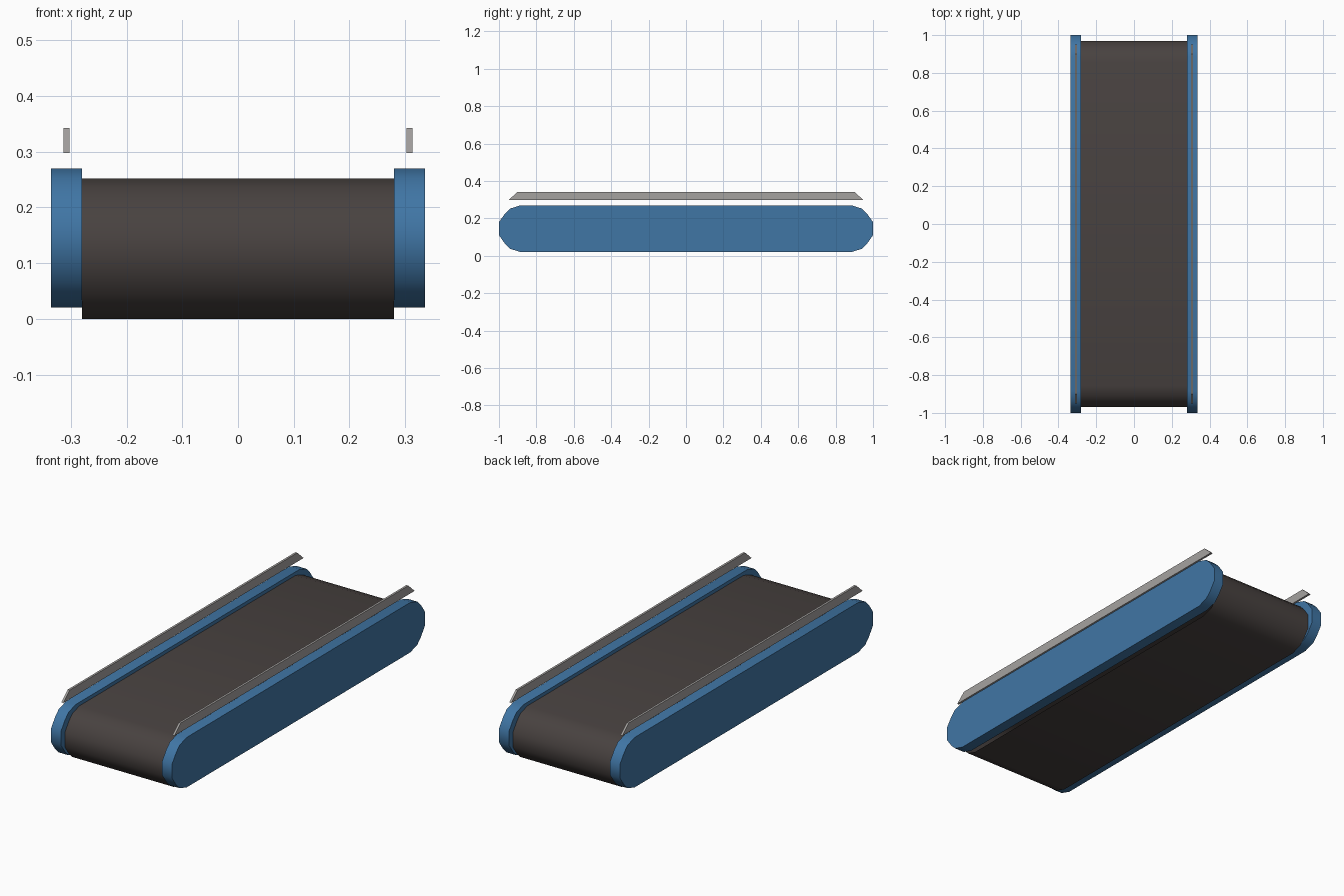
import bpy, bmesh, math

if "Cube" in bpy.data.objects:
    bpy.data.objects.remove(bpy.data.objects["Cube"])


def material(name, color):
    m = bpy.data.materials.new(name)
    m.diffuse_color = (*color, 1)
    m.use_nodes = True
    m.node_tree.nodes["Principled BSDF"].inputs["Base Color"].default_value = m.diffuse_color
    return m


BLUE = material("frame blue", (0.051, 0.18, 0.376))
DARK = material("belt charcoal", (0.065, 0.054, 0.051))
GREY = material("rail grey", (0.376, 0.361, 0.352))


def extrude_x(name, profile, x0, x1, mat, caps=True, smooth=True):
    """Sweep a closed (y, z) profile from x0 to x1."""
    bm = bmesh.new()
    a = [bm.verts.new((x0, y, z)) for y, z in profile]
    b = [bm.verts.new((x1, y, z)) for y, z in profile]
    n = len(profile)
    for i in range(n):
        j = (i + 1) % n
        bm.faces.new((a[i], b[i], b[j], a[j]))
    if caps:
        bm.faces.new(a)
        bm.faces.new(b[::-1])
        bmesh.ops.recalc_face_normals(bm, faces=bm.faces)
    me = bpy.data.meshes.new(name)
    bm.to_mesh(me)
    bm.free()
    ob = bpy.data.objects.new(name, me)
    bpy.context.collection.objects.link(ob)
    me.materials.append(mat)
    if smooth:
        bpy.ops.object.select_all(action='DESELECT')
        ob.select_set(True)
        bpy.context.view_layer.objects.active = ob
        bpy.ops.object.shade_smooth_by_angle(angle=math.radians(40))
    return ob


def stadium(half_len, z0, z1):
    """Long loop with faceted round ends, ordered from top right, clockwise."""
    mid, h = (z0 + z1) / 2, (z1 - z0) / 2
    end = [(0.115, 1.0), (0.06, 0.86), (0.032, 0.64), (0.0, 0.28)]
    quarter = [(half_len - d, h * s) for d, s in end]
    right = quarter + [(y, -z) for y, z in reversed(quarter)]
    loop = right + [(-y, -z) for y, z in right]
    return [(y, mid + z) for y, z in loop]


# Belt: open loop of thin sheet between the frames
extrude_x("belt", stadium(0.97, 0.0, 0.252), -0.28, 0.28, DARK, caps=False)

# Side frames and guide rails with slanted ends
rail = [(-0.95, 0.297), (0.95, 0.297), (0.90, 0.342), (-0.90, 0.342)]
for side, s in (("left", -1), ("right", 1)):
    extrude_x(side + "_side_frame", stadium(1.0, 0.02, 0.27),
              *sorted((s * 0.28, s * 0.335)), BLUE)
    extrude_x(side + "_guide_rail", rail,
              *sorted((s * 0.302, s * 0.313)), GREY, smooth=False)
